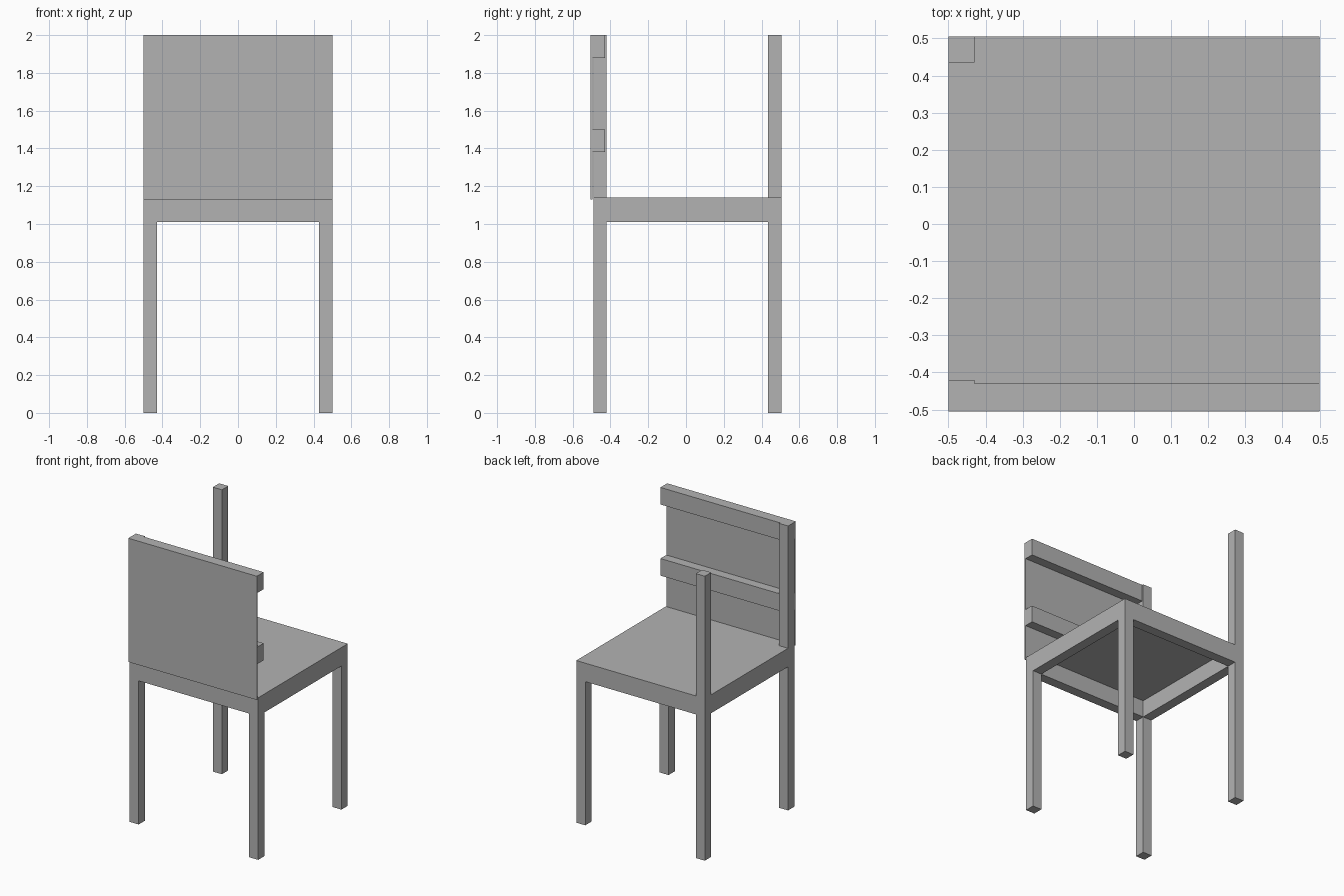
import bpy
import bmesh
from mathutils import Vector

cube = bpy.data.objects.get("Cube")
if cube:
    bpy.data.objects.remove(cube, do_unlink=True)

grey = bpy.data.materials.new("plain grey")
grey.use_nodes = True
colour = (0.45, 0.45, 0.45, 1)
grey.diffuse_color = colour
grey.node_tree.nodes["Principled BSDF"].inputs["Base Color"].default_value = colour


def box(name, x, y, z):
    """Flat-sided box spanning the given (low, high) ranges."""
    lo, hi = (Vector(corner) for corner in zip(x, y, z))
    bm = bmesh.new()
    bmesh.ops.create_cube(bm, size=1)
    for v in bm.verts:
        v.co = (lo + hi) / 2 + v.co * (hi - lo)
    mesh = bpy.data.meshes.new(name)
    bm.to_mesh(mesh)
    bm.free()
    mesh.materials.append(grey)
    obj = bpy.data.objects.new(name, mesh)
    bpy.context.collection.objects.link(obj)


T = 0.07                      # timber width
HALF = 0.5                    # half seat width
FRONT, BACK = -0.49, 0.505    # seat depth limits
APRON, BOARD, SEAT, TOP = 1.01, 1.13, 1.14, 2.0

sides = {"right": (-HALF, T - HALF), "left": (HALF - T, HALF)}
ends = {"front": (FRONT, FRONT + T), "back": (BACK - T, BACK)}

# Legs: the right pair carries on upwards as tall posts
for side, x in sides.items():
    for end, y in ends.items():
        top = TOP if side == "right" else BOARD
        box(f"{end}_{side}_leg", x, y, (0, top))

# Apron rails between the legs
for end, y in ends.items():
    box(f"{end}_apron", (T - HALF, HALF - T), y, (APRON, BOARD))
for side, x in sides.items():
    box(f"{side}_apron", x, (FRONT + T, BACK - T), (APRON, BOARD))

# Thin seat board
box("seat", (-HALF, HALF), (FRONT, BACK), (BOARD, SEAT))

# Backrest: thin panel with two slats behind it
box("backrest_panel", (-HALF, HALF), (-0.505, -0.495), (BOARD, TOP))
for name, z in (("upper_slat", 1.88), ("lower_slat", 1.38)):
    box(name, (-HALF, HALF), (-0.495, -0.43), (z, z + 0.12))
